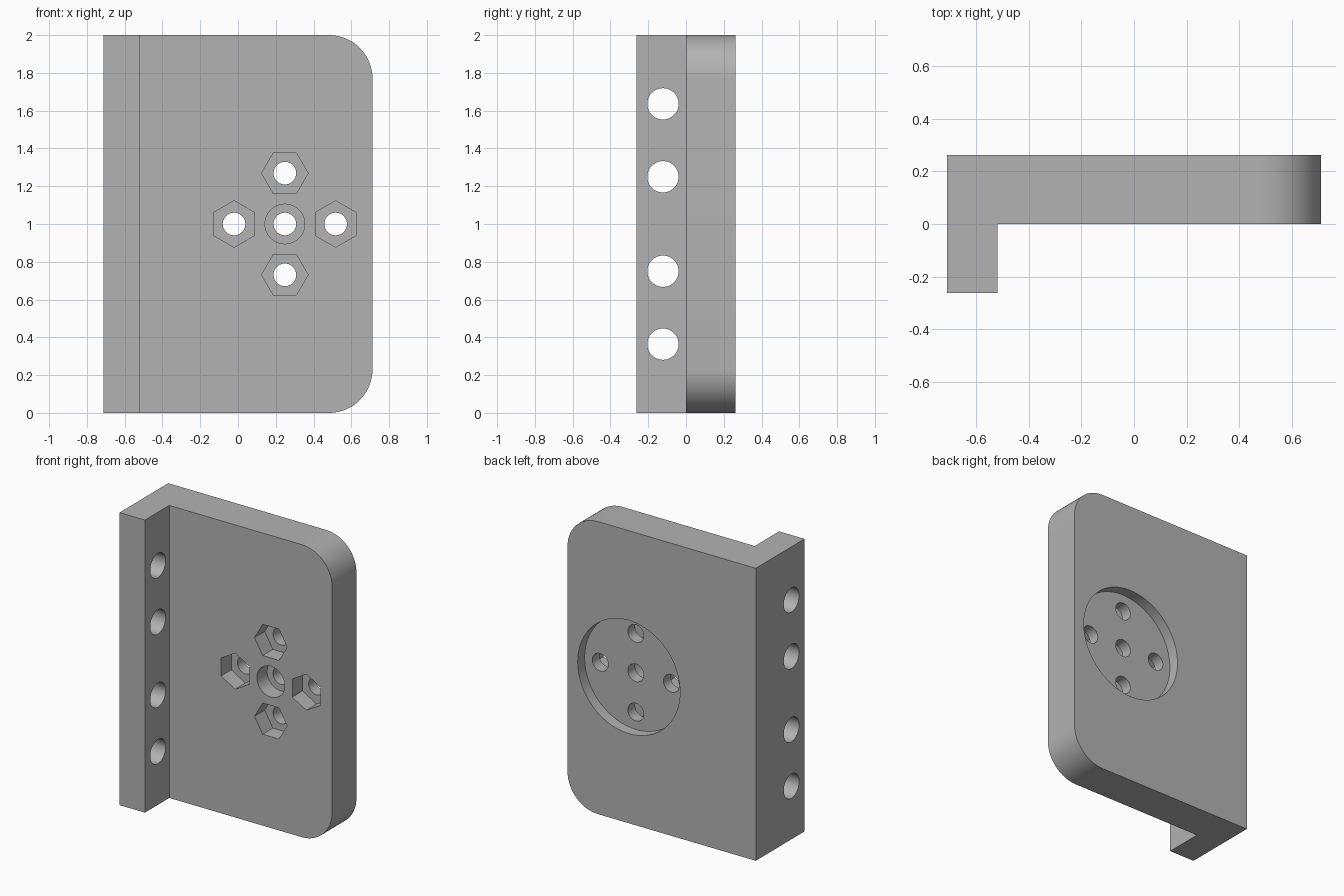
import bpy, bmesh
from math import pi
from mathutils import Matrix, Vector

cube = bpy.data.objects.get("Cube")
if cube:
    bpy.data.objects.remove(cube, do_unlink=True)

HALF_W, HALF_D, HEIGHT = 0.712, 0.263, 2.0
FLANGE_X = -0.52                      # inner face of the flange
HUB = Vector((0.248, 0, 1.0))         # centre of the bolt pattern
SPACING = 0.269

grey = bpy.data.materials.new("plain grey")
grey.use_nodes = True
colour = (0.45, 0.45, 0.45, 1)
grey.diffuse_color = colour
grey.node_tree.nodes["Principled BSDF"].inputs["Base Color"].default_value = colour


def make_object(name, bm):
    bmesh.ops.recalc_face_normals(bm, faces=bm.faces)
    mesh = bpy.data.meshes.new(name)
    bm.to_mesh(mesh)
    bm.free()
    mesh.materials.append(grey)
    obj = bpy.data.objects.new(name, mesh)
    bpy.context.collection.objects.link(obj)
    return obj


# L-shaped bracket: extruded profile with two rounded outer corners
bm = bmesh.new()
profile = [(-HALF_W, -HALF_D), (FLANGE_X, -HALF_D), (FLANGE_X, 0),
           (HALF_W, 0), (HALF_W, HALF_D), (-HALF_W, HALF_D)]
base = bm.faces.new([bm.verts.new((x, y, 0)) for x, y in profile])
top = bmesh.ops.extrude_face_region(bm, geom=[base])["geom"]
bmesh.ops.translate(bm, vec=(0, 0, HEIGHT),
                    verts=[g for g in top if isinstance(g, bmesh.types.BMVert)])
corners = [e for e in bm.edges if all(v.co.x > HALF_W - 0.01 for v in e.verts)
           and abs(e.verts[0].co.y - e.verts[1].co.y) > 0.1]
bmesh.ops.bevel(bm, geom=corners, offset=0.23, segments=16, profile=0.5,
                affect='EDGES')
bracket = make_object("bracket", bm)


def cut(name, centre, radius, start, end, axis='Y', sides=48, turn=0):
    """Subtract a prism running from start to end along the axis."""
    bm = bmesh.new()
    bmesh.ops.create_cone(bm, cap_ends=True, segments=sides, radius1=radius,
                          radius2=radius, depth=end - start)
    spin = Matrix.Rotation(turn, 4, 'Z')
    tilt = Matrix.Rotation(pi / 2, 4, 'X' if axis == 'Y' else 'Y')
    place = Vector(centre)
    place['XYZ'.index(axis)] = (start + end) / 2
    bm.transform(Matrix.Translation(place) @ tilt @ spin)
    cutter = make_object(name, bm)
    cutter.hide_render = True
    mod = bracket.modifiers.new(name, 'BOOLEAN')
    mod.operation, mod.solver, mod.object = 'DIFFERENCE', 'EXACT', cutter
    bpy.context.view_layer.objects.active = bracket
    bpy.ops.object.modifier_apply(modifier=name)
    bpy.data.objects.remove(cutter, do_unlink=True)


# Round recess in the back, counterbore in the front
cut("back_recess", HUB, 0.387, HALF_D - 0.075, 0.4, sides=96)
cut("counterbore", HUB, 0.105, -0.1, 0.11)
cut("centre_hole", HUB, 0.06, -0.1, 0.4)

# Four bolt holes with hexagonal nut pockets, each with a flat facing the hub
for dx, dz in ((1, 0), (-1, 0), (0, 1), (0, -1)):
    spot = HUB + SPACING * Vector((dx, 0, dz))
    cut("nut_pocket", spot, 0.123, -0.1, 0.11, sides=6, turn=0 if dx else pi / 6)
    cut("bolt_hole", spot, 0.06, -0.1, 0.4)

# Mounting holes through the flange, mirrored about mid height
for offset in (0.25, 0.636):
    for side in (-1, 1):
        cut("flange_hole", (0, -0.122, HEIGHT / 2 + side * offset), 0.083,
            -0.9, -0.4, axis='X')

bpy.ops.object.select_all(action='DESELECT')
bracket.select_set(True)
bpy.context.view_layer.objects.active = bracket
bpy.ops.object.shade_smooth_by_angle(angle=pi / 6)
